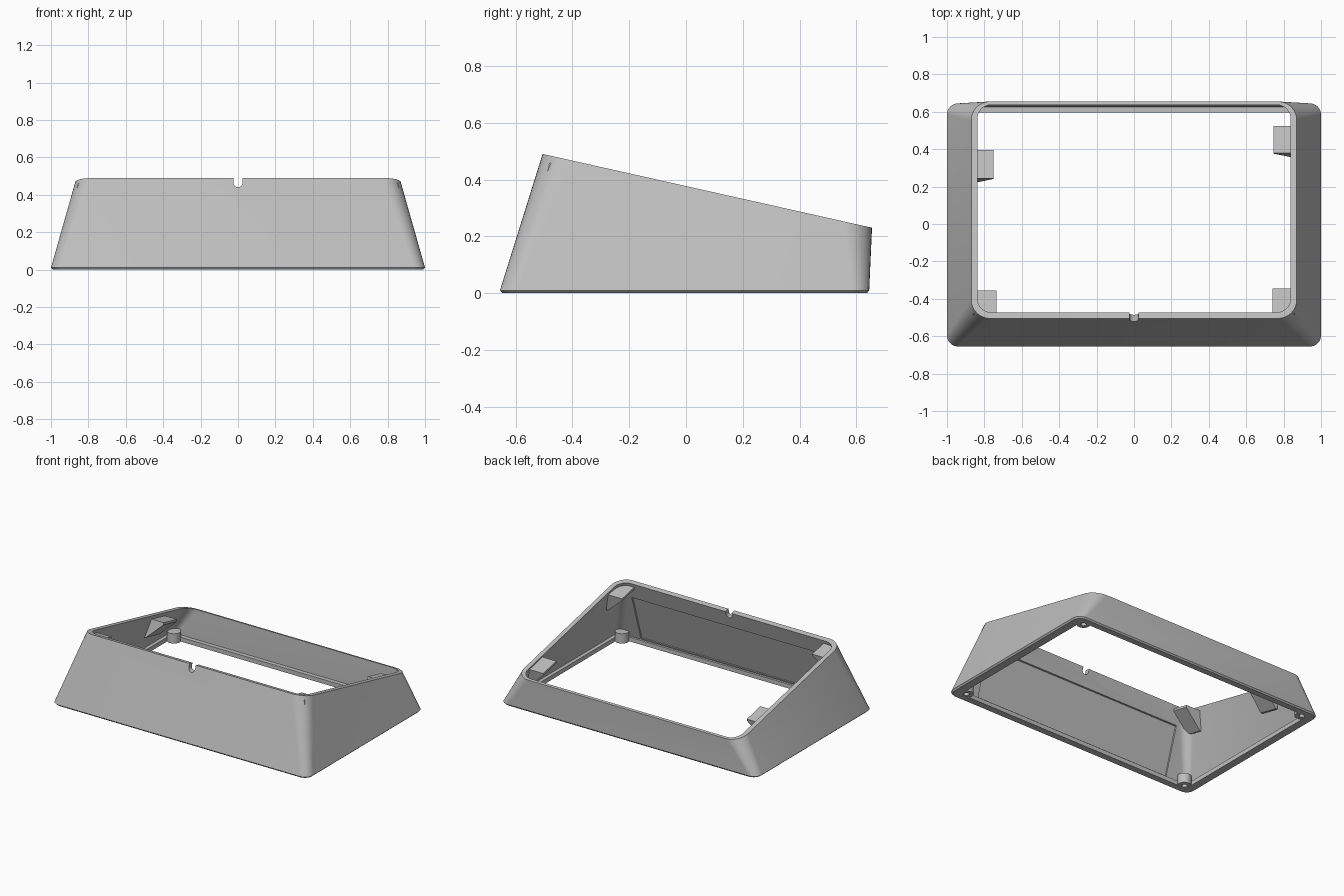
import bpy, bmesh, math
from mathutils import Vector

if "Cube" in bpy.data.objects:
    bpy.data.objects.remove(bpy.data.objects["Cube"])

grey = bpy.data.materials.new("light grey plastic")
GREY = (0.52, 0.52, 0.52, 1)
grey.diffuse_color = GREY
grey.use_nodes = True
grey.node_tree.nodes["Principled BSDF"].inputs["Base Color"].default_value = GREY


def slant(y):
    """Height of the sloping top plane."""
    return 0.377 - 0.224 * y


def make(name, bm):
    bmesh.ops.recalc_face_normals(bm, faces=bm.faces)
    mesh = bpy.data.meshes.new(name)
    bm.to_mesh(mesh)
    bm.free()
    mesh.materials.append(grey)
    ob = bpy.data.objects.new(name, mesh)
    bpy.context.scene.collection.objects.link(ob)
    return ob


def ring(bm, hx, y0, y1, r, height):
    """Rounded rectangle; height is a number or a function of y."""
    verts = []
    corners = [(hx - r, y1 - r), (r - hx, y1 - r), (r - hx, y0 + r), (hx - r, y0 + r)]
    for q, (cx, cy) in enumerate(corners):
        for i in range(9):
            a = math.pi / 2 * (q + i / 8)
            x, y = cx + r * math.cos(a), cy + r * math.sin(a)
            verts.append(bm.verts.new((x, y, height(y) if callable(height) else height)))
    return verts


def prism(name, points, offset):
    """Extrude a flat polygon along an offset."""
    bm = bmesh.new()
    low = [bm.verts.new(p) for p in points]
    high = [bm.verts.new(Vector(p) + Vector(offset)) for p in points]
    bm.faces.new(low)
    bm.faces.new(high)
    for i in range(len(low)):
        j = (i + 1) % len(low)
        bm.faces.new((low[i], low[j], high[j], high[i]))
    return make(name, bm)


def cylinder(name, x, y, z0, z1, r):
    pts = [(x + r * math.cos(math.tau * i / 24), y + r * math.sin(math.tau * i / 24), z0)
           for i in range(24)]
    return prism(name, pts, (0, 0, z1 - z0))


def cut(ob, cutter):
    """Subtract the cutter, bake the result and drop the cutter."""
    mod = ob.modifiers.new("cut", 'BOOLEAN')
    mod.operation, mod.solver, mod.object = 'DIFFERENCE', 'EXACT', cutter
    bpy.context.view_layer.update()
    graph = bpy.context.evaluated_depsgraph_get()
    baked = bpy.data.meshes.new_from_object(ob.evaluated_get(graph))
    ob.modifiers.clear()
    ob.data = baked
    bpy.data.objects.remove(cutter)


# Hollow sloping frame with an inward lip at the base
bm = bmesh.new()
rings = [
    ring(bm, 0.99, -0.647, 0.637, 0.055, 0),
    ring(bm, 1.0, -0.655, 0.645, 0.06, 0.01),
    ring(bm, 0.87, -0.505, 0.655, 0.1, slant),
    ring(bm, 0.838, -0.472, 0.637, 0.075, slant),
    ring(bm, 0.96, -0.615, 0.625, 0.04, 0.03),
    ring(bm, 0.935, -0.6, 0.595, 0.03, 0.03),
    ring(bm, 0.935, -0.6, 0.595, 0.03, 0),
]
for k, a in enumerate(rings):
    b = rings[(k + 1) % len(rings)]
    for i in range(len(a)):
        j = (i + 1) % len(a)
        bm.faces.new((a[i], a[j], b[j], b[i]))
frame = make("sloped_frame", bm)

# Shallow panel recess on the inside of the front wall
cut(frame, prism("recess_cutter", [(-0.78, -0.622, 0.04), (-0.78, -0.5, 0.04),
                                   (-0.78, -0.45, 0.365), (-0.78, -0.522, 0.365)], (1.56, 0, 0)))

# Round-bottomed cable notch in the front rim
notch = [(0.024 * math.cos(a), -0.7, 0.464 + 0.024 * math.sin(a))
         for a in [math.pi + math.pi * i / 12 for i in range(13)]]
notch += [(0.024, -0.7, 0.6), (-0.024, -0.7, 0.6)]
cut(frame, prism("notch_cutter", notch, (0, 0.4, 0)))

# Wedge brackets under the rim, square to the sloping top
normal = Vector((0, 0.224, 1)).normalized()
along = Vector((0, 1, -0.224))


def bracket(name, side, inner, y0, y1):
    top = Vector((0, y0, slant(y0))) - normal * 0.025
    pts = [top + Vector((side * inner, 0, 0)),
           top + Vector((side * 0.855, 0, 0)),
           top + Vector((side * 0.885, 0, 0)) - normal * 0.13,
           top + Vector((side * 0.87, 0, 0)) - normal * 0.13,
           top + Vector((side * inner, 0, 0)) - normal * 0.015]
    return prism(name, pts, along * (y1 - y0))


parts = [
    frame,
    bracket("back_left_bracket", 1, 0.745, 0.385, 0.53),
    bracket("back_right_bracket", -1, 0.75, 0.25, 0.4),
    bracket("front_left_bracket", 1, 0.74, -0.475, -0.34),
    bracket("front_right_bracket", -1, 0.735, -0.475, -0.35),
]

# Screw bosses with blind holes in the base corners
for sx, side in ((1, "left"), (-1, "right")):
    for sy, end in ((1, "back"), (-1, "front")):
        x, y = sx * 0.905, sy * 0.58
        boss = cylinder(f"{end}_{side}_screw_boss", x, y, 0.001, 0.07, 0.045)
        cut(boss, cylinder("hole_cutter", x, y, -0.05, 0.055, 0.018))
        cut(frame, cylinder("hole_cutter", x, y, -0.05, 0.055, 0.018))
        parts.append(boss)

# Smooth rounded corners, keep the edges crisp
bpy.ops.object.select_all(action='DESELECT')
for ob in parts:
    ob.select_set(True)
bpy.context.view_layer.objects.active = frame
bpy.ops.object.shade_smooth_by_angle(angle=math.radians(30))
